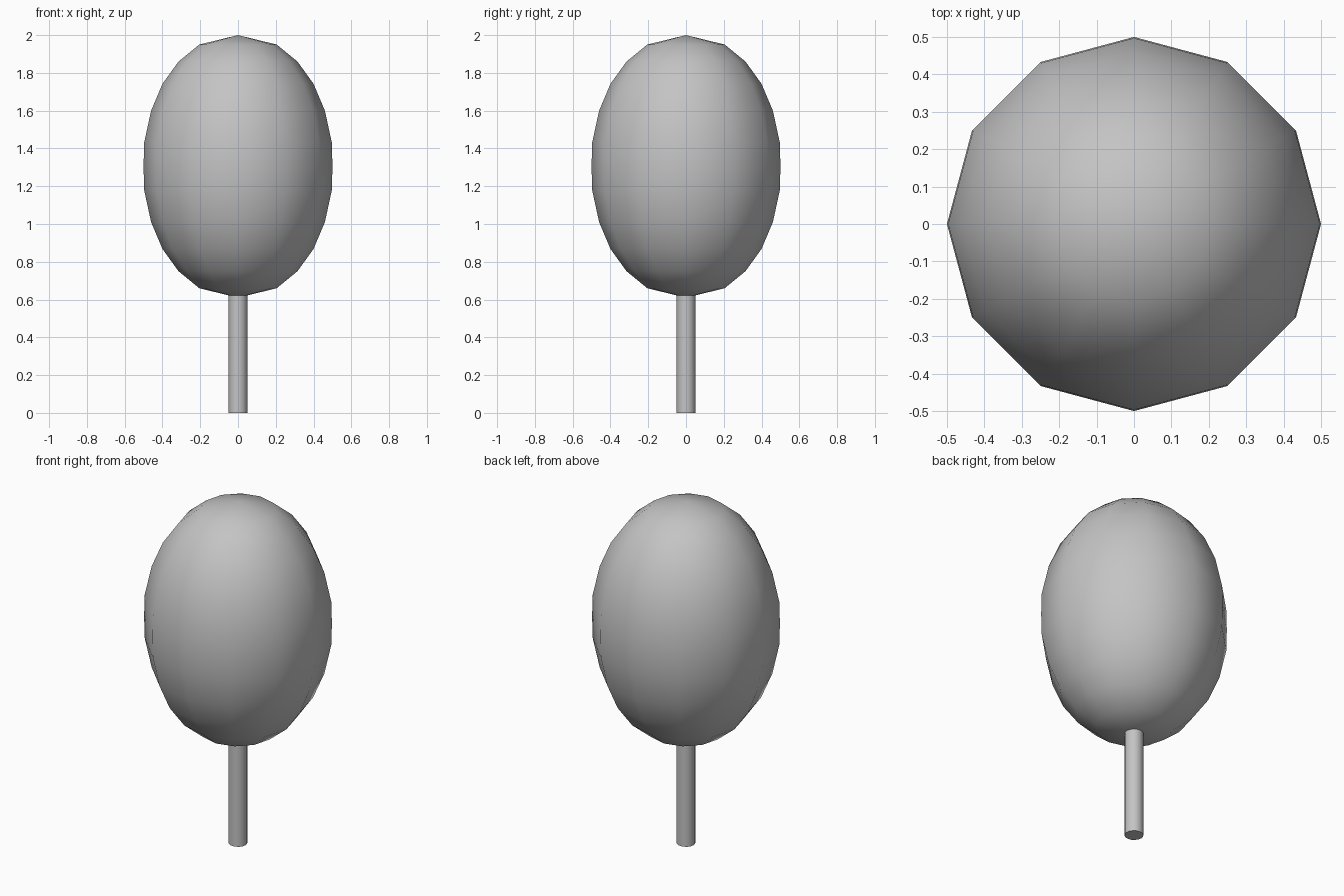
import bpy
import bmesh
import math

cube = bpy.data.objects.get("Cube")
if cube:
    bpy.data.objects.remove(cube, do_unlink=True)


def make_material(name, colour):
    mat = bpy.data.materials.new(name)
    mat.use_nodes = True
    mat.diffuse_color = colour
    mat.node_tree.nodes["Principled BSDF"].inputs["Base Color"].default_value = colour
    return mat


def lathe(name, profile, sides, mat):
    """Spin a profile of (radius, height) points, listed bottom to top, around z."""
    bm = bmesh.new()
    verts = [bm.verts.new((r, 0, z)) for r, z in profile]
    edges = [bm.edges.new(pair) for pair in zip(verts, verts[1:])]
    bmesh.ops.spin(bm, geom=verts + edges, cent=(0, 0, 0), axis=(0, 0, 1),
                   angle=math.tau, steps=sides, use_duplicate=False)
    bmesh.ops.remove_doubles(bm, verts=bm.verts, dist=0.0005)
    bmesh.ops.recalc_face_normals(bm, faces=bm.faces)
    mesh = bpy.data.meshes.new(name)
    bm.to_mesh(mesh)
    bm.free()
    mesh.materials.append(mat)
    obj = bpy.data.objects.new(name, mesh)
    bpy.context.collection.objects.link(obj)
    bpy.ops.object.select_all(action="DESELECT")
    obj.select_set(True)
    bpy.context.view_layer.objects.active = obj
    bpy.ops.object.shade_smooth_by_angle(angle=math.radians(50))
    return obj


grey = make_material("plain grey", (0.55, 0.55, 0.55, 1))

# Crown: egg shape, the same above and below its middle
middle = 1.305
upper = [(0.497, 0.125), (0.46, 0.295), (0.4, 0.437),
         (0.315, 0.555), (0.205, 0.645), (0, 0.695)]
crown_profile = [(r, middle - h) for r, h in reversed(upper)]
crown_profile += [(0.5, middle)] + [(r, middle + h) for r, h in upper]
lathe("crown", crown_profile, 12, grey)

# Trunk: capped round post reaching just into the crown
lathe("trunk", [(0, 0), (0.05, 0), (0.05, 0.64), (0, 0.64)], 16, grey)
